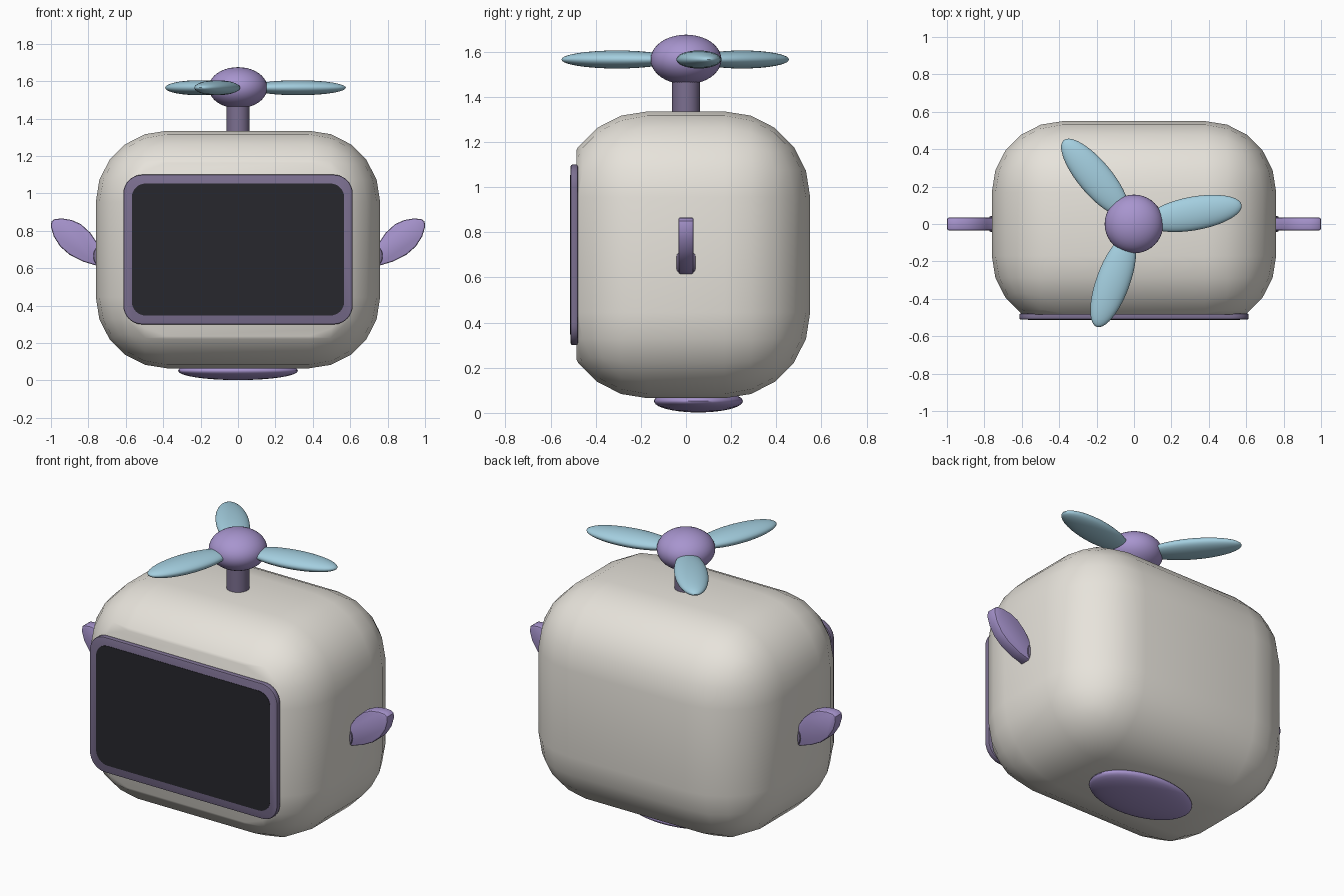
import bpy, bmesh, math
from mathutils import Matrix, Vector

if "Cube" in bpy.data.objects:
    bpy.data.objects.remove(bpy.data.objects["Cube"])


def material(name, r, g, b):
    m = bpy.data.materials.new(name)
    m.diffuse_color = (r, g, b, 1)
    m.use_nodes = True
    m.node_tree.nodes["Principled BSDF"].inputs["Base Color"].default_value = m.diffuse_color
    return m


CREAM = material("cream", 0.80, 0.77, 0.71)
LILAC = material("lilac", 0.39, 0.30, 0.62)
PLUM = material("plum", 0.20, 0.16, 0.28)
BLUE = material("blue", 0.37, 0.62, 0.74)
BLACK = material("black", 0.02, 0.02, 0.026)


def finish(name, bm, mat, angle=50):
    bmesh.ops.recalc_face_normals(bm, faces=bm.faces)
    me = bpy.data.meshes.new(name)
    bm.to_mesh(me)
    bm.free()
    ob = bpy.data.objects.new(name, me)
    bpy.context.collection.objects.link(ob)
    me.materials.append(mat)
    bpy.ops.object.select_all(action='DESELECT')
    ob.select_set(True)
    bpy.context.view_layer.objects.active = ob
    bpy.ops.object.shade_smooth_by_angle(angle=math.radians(angle))
    return ob


def ellipsoid(name, centre, radii, mat, turn=0):
    bm = bmesh.new()
    rot = Matrix.Rotation(turn, 4, 'Z')
    mtx = rot @ Matrix.Translation(centre) @ Matrix.Diagonal((*radii, 1))
    bmesh.ops.create_uvsphere(bm, u_segments=40, v_segments=20, radius=1, matrix=mtx)
    return finish(name, bm, mat)


def rounded_rect(hw, hh, r, zc, n=8):
    pts = []
    for q, (sx, sz) in enumerate(((1, 1), (-1, 1), (-1, -1), (1, -1))):
        for i in range(n + 1):
            a = math.pi / 2 * (q + i / n)
            pts.append((sx * (hw - r) + r * math.cos(a), zc + sz * (hh - r) + r * math.sin(a)))
    return pts


def slab(name, pts, y0, y1, mat, bevel=0.0):
    # closed x-z outline extruded along y, rims rounded
    bm = bmesh.new()
    a = [bm.verts.new((x, y0, z)) for x, z in pts]
    b = [bm.verts.new((x, y1, z)) for x, z in pts]
    caps = [bm.faces.new(a), bm.faces.new(b[::-1])]
    for i in range(len(a)):
        j = (i + 1) % len(a)
        bm.faces.new((a[i], b[i], b[j], a[j]))
    bmesh.ops.recalc_face_normals(bm, faces=bm.faces)
    if bevel:
        rim = list({e for f in caps for e in f.edges})
        bmesh.ops.bevel(bm, geom=rim, offset=bevel, segments=2, profile=0.5, affect='EDGES')
    return finish(name, bm, mat, 35)


# body: generously bevelled box with the front sliced flat for the screen
bm = bmesh.new()
bmesh.ops.create_cube(bm, size=1, matrix=Matrix.Translation((0, 0, 0.70)) @ Matrix.Diagonal((1.52, 1.10, 1.27, 1)))
bmesh.ops.bevel(bm, geom=bm.edges[:], offset=0.38, segments=5, profile=0.5, affect='EDGES')
cut = bmesh.ops.bisect_plane(bm, geom=bm.verts[:] + bm.edges[:] + bm.faces[:],
                             plane_co=(0, -0.485, 0), plane_no=(0, -1, 0), clear_outer=True)
rim = [g for g in cut['geom_cut'] if isinstance(g, bmesh.types.BMEdge)]
bmesh.ops.contextual_create(bm, geom=rim)
finish("body", bm, CREAM, 30)

# screen frame and screen
slab("screen_frame", rounded_rect(0.613, 0.40, 0.10, 0.70), -0.511, -0.478, PLUM, 0.008)
slab("screen", rounded_rect(0.568, 0.353, 0.075, 0.70), -0.513, -0.49, BLACK)

# side fins with root mounts
fin = [(0.70, 0.615), (0.76, 0.615), (0.83, 0.636), (0.90, 0.672), (0.95, 0.715), (0.985, 0.77),
       (1.0, 0.82), (0.998, 0.85), (0.98, 0.863), (0.94, 0.866), (0.89, 0.858),
       (0.84, 0.836), (0.79, 0.79), (0.75, 0.73), (0.70, 0.70)]
for side, s in (("right", 1), ("left", -1)):
    slab(side + "_fin", [(s * x, z) for x, z in fin], -0.034, 0.034, LILAC, 0.01)
    mount = [(s * (0.735 + 0.04 * math.cos(a)), 0.665 + 0.055 * math.sin(a))
             for a in (math.tau * i / 24 for i in range(24))]
    slab(side + "_fin_mount", mount, -0.043, 0.043, PLUM, 0.012)

# oval foot pad
ellipsoid("foot_pad", (0, 0.055, 0.052), (0.32, 0.197, 0.05), LILAC)

# rotor: stem, hub and three blades
bm = bmesh.new()
bmesh.ops.create_cone(bm, cap_ends=True, segments=32, radius1=0.062, radius2=0.062, depth=0.26,
                      matrix=Matrix.Translation((0, 0, 1.42)))
finish("rotor_stem", bm, PLUM)
ellipsoid("rotor_hub", (0, 0, 1.565), (0.157, 0.157, 0.11), LILAC)
for i in range(3):
    ellipsoid("rotor_blade_%d" % (i + 1), (0.325, 0, 1.565), (0.26, 0.09, 0.04), BLUE,
              math.radians(10 + 120 * i))
